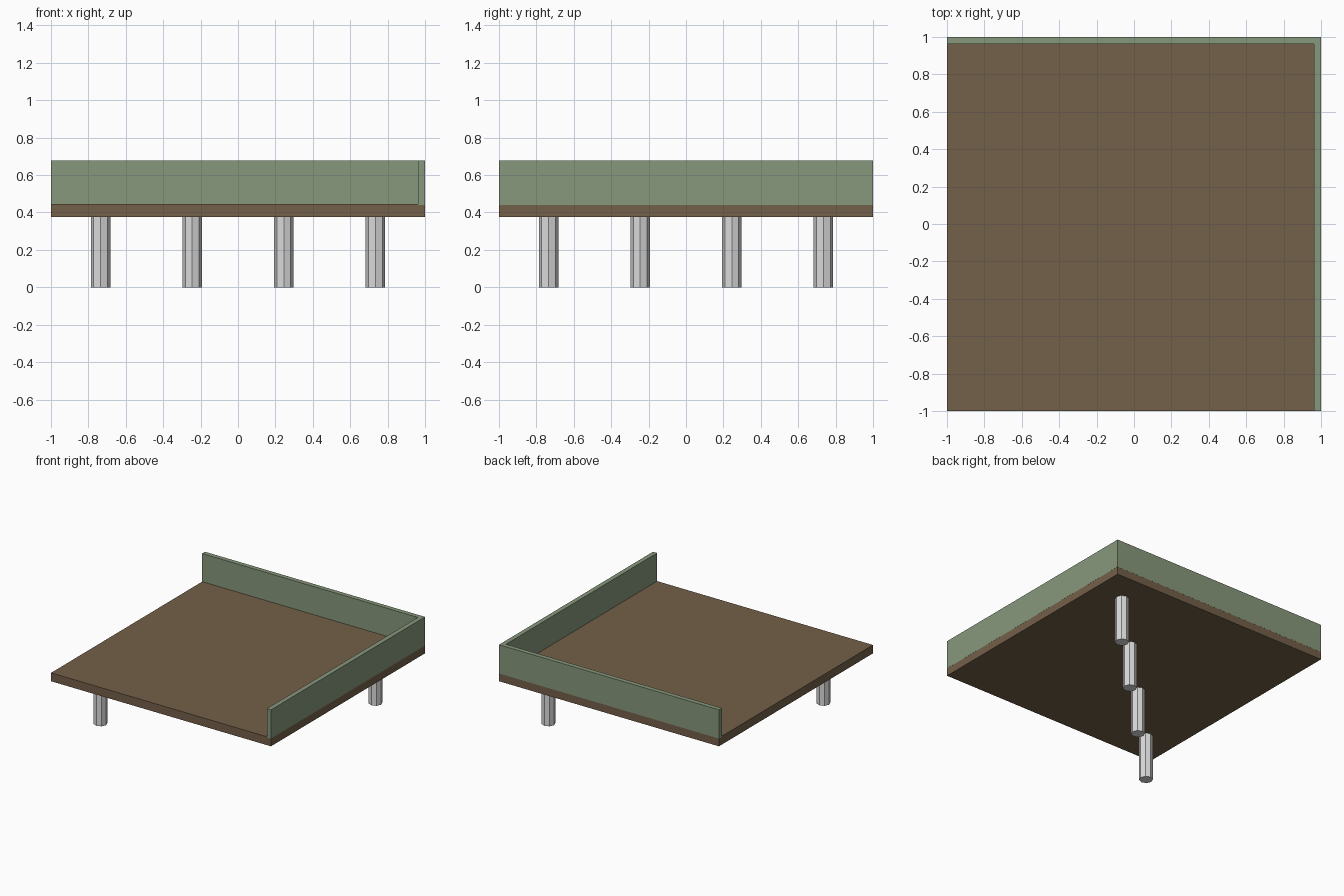
import bpy

default = bpy.data.objects.get("Cube")
if default:
    bpy.data.objects.remove(default, do_unlink=True)


def make_material(name, colour):
    mat = bpy.data.materials.new(name)
    mat.use_nodes = True
    mat.diffuse_color = (*colour, 1)
    mat.node_tree.nodes["Principled BSDF"].inputs["Base Color"].default_value = (*colour, 1)
    return mat


brown = make_material("brown wood", (0.175, 0.117, 0.067))
green = make_material("sage green", (0.245, 0.310, 0.202))
grey = make_material("light grey", (0.70, 0.70, 0.70))


def add_box(name, low, high, mat):
    centre = [(a + b) / 2 for a, b in zip(low, high)]
    bpy.ops.mesh.primitive_cube_add(size=1, location=centre)
    obj = bpy.context.object
    obj.name = name
    obj.scale = [b - a for a, b in zip(low, high)]
    bpy.ops.object.transform_apply(location=False, rotation=False, scale=True)
    obj.data.materials.append(mat)


FLOOR_BOTTOM, FLOOR_TOP = 0.377, 0.446
WALL_BOTTOM, WALL_TOP = 0.441, 0.677
THICK = 0.038
EDGE = 0.9995  # slightly inside the walls so no faces coincide

# Floor slab
add_box("floor", (-EDGE, -EDGE, FLOOR_BOTTOM), (EDGE, EDGE, FLOOR_TOP), brown)

# Walls along the back and the left side, meeting in the corner
add_box("back_wall", (-1, 1 - THICK, WALL_BOTTOM), (1 - THICK, 1, WALL_TOP), green)
add_box("left_wall", (1 - THICK, -1, WALL_BOTTOM), (1, 1, WALL_TOP), green)

# Four octagonal posts along the diagonal
for i in range(4):
    p = -0.735 + 0.49 * i
    bpy.ops.mesh.primitive_cylinder_add(vertices=8, radius=0.052, depth=FLOOR_BOTTOM,
                                        location=(p, p, FLOOR_BOTTOM / 2))
    post = bpy.context.object
    post.name = f"post_{i + 1}"
    post.data.materials.append(grey)
